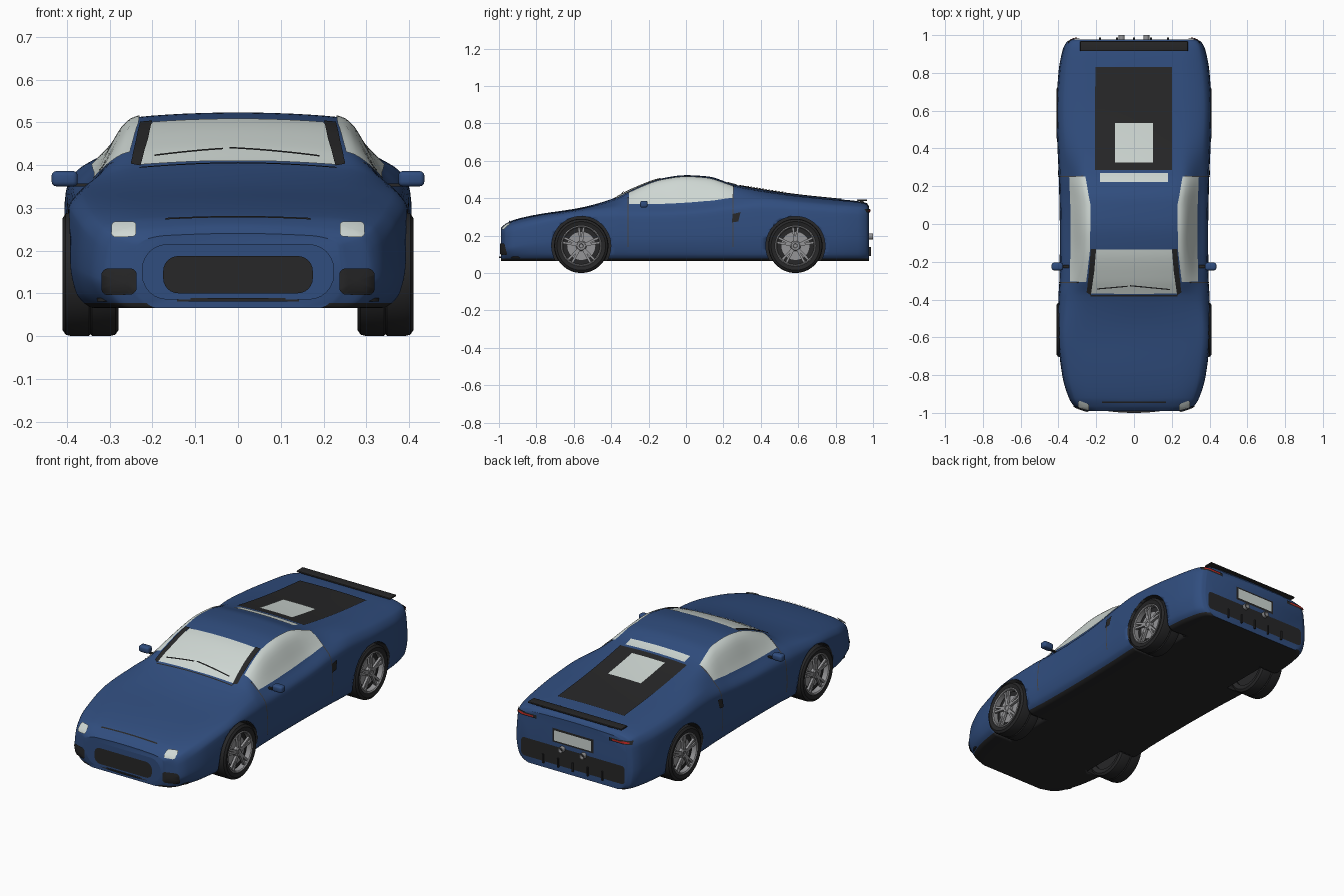
import bpy, bmesh, math
from mathutils import Vector, Matrix
from mathutils.bvhtree import BVHTree

if "Cube" in bpy.data.objects:
    bpy.data.objects.remove(bpy.data.objects["Cube"])


def material(name, r, g, b):
    m = bpy.data.materials.new(name)
    m.diffuse_color = (r, g, b, 1)
    m.use_nodes = True
    m.node_tree.nodes["Principled BSDF"].inputs["Base Color"].default_value = m.diffuse_color
    return m


BLUE = material("blue_paint", .03, .075, .21)
DARK = material("dark_trim", .02, .02, .021)
GLASS = material("pale_glass", .62, .68, .65)
METAL = material("wheel_metal", .3, .3, .31)
RED = material("red_lens", .5, .02, .015)
SEAM = material("seam", .06, .06, .065)


def finish(name, bm, *mats):
    me = bpy.data.meshes.new(name)
    bm.to_mesh(me)
    bm.free()
    for m in mats:
        me.materials.append(m)
    ob = bpy.data.objects.new(name, me)
    bpy.context.collection.objects.link(ob)
    bpy.ops.object.select_all(action='DESELECT')
    ob.select_set(True)
    bpy.context.view_layer.objects.active = ob
    bpy.ops.object.shade_smooth_by_angle(angle=math.radians(35))
    return ob


def hermite(ts, vs, i, f):
    # monotone cubic between key i and i + 1
    def sec(k):
        return (vs[k + 1] - vs[k]) / max(ts[k + 1] - ts[k], 1e-6)

    def slope(k):
        if k == 0 or k == len(ts) - 1:
            return sec(min(k, len(ts) - 2))
        a, b = sec(k - 1), sec(k)
        return 2 * a * b / (a + b) if a * b > 0 else 0
    h = ts[i + 1] - ts[i]
    return (vs[i] * (2*f**3 - 3*f*f + 1) + vs[i + 1] * (3*f*f - 2*f**3)
            + h * slope(i) * (f**3 - 2*f*f + f) + h * slope(i + 1) * (f**3 - f*f))


# body stations: y, half width, shoulder z, belt x, belt z, roof edge x, roof edge z, centre z
ST = [(-.99, .25, .18, .235, .215, .17, .235, .24), (-.965, .315, .2, .29, .235, .2, .255, .263),
      (-.92, .345, .22, .315, .258, .22, .278, .284), (-.8, .38, .26, .34, .292, .22, .307, .312),
      (-.56, .405, .3, .36, .335, .24, .345, .35), (-.38, .4, .3, .352, .355, .245, .39, .402),
      (-.3, .395, .3, .338, .365, .25, .43, .443), (-.13, .393, .305, .335, .365, .235, .495, .506),
      (0, .393, .31, .336, .37, .235, .512, .523), (.12, .395, .32, .337, .38, .235, .504, .516),
      (.25, .398, .335, .344, .395, .25, .465, .475), (.4, .405, .345, .362, .398, .25, .438, .446),
      (.6, .411, .335, .37, .382, .25, .41, .417), (.8, .4, .32, .36, .365, .25, .39, .396),
      (.92, .378, .31, .345, .355, .25, .378, .384), (.965, .355, .3, .33, .345, .25, .367, .374),
      (.978, .33, .29, .31, .33, .24, .352, .358)]
COLS = list(zip(*ST))
Z0, N = .065, 6


def section(p):
    y, w, zs, xb, zb, xr, zr, zc = p
    k = [(.06 - w, Z0), (0, Z0), (w - .06, Z0), (w - .015, Z0 + .035), (w, (Z0 + zs) / 2),
         (w - .008, zs), (xb, zb), (xr, zr), (0, zc), (-xr, zr)]
    t = [0]
    for a, b in zip(k, k[1:]):
        t.append(t[-1] + math.dist(a, b))
    xs, zs = zip(*k)
    half = [(hermite(t, xs, i, f / N), hermite(t, zs, i, f / N)) for i in range(1, 8) for f in range(N)]
    half.append((0, zc))
    return [(x, y, z) for x, z in half + [(-x, z) for x, z in half[-2:0:-1]]]


# lofted body shell
bm = bmesh.new()
rings = []
for i in range(len(ST) - 1):
    for f in range(N + (i == len(ST) - 2)):
        rings.append([bm.verts.new(c) for c in section([hermite(COLS[0], c, i, f / N) for c in COLS])])
for a, b in zip(rings, rings[1:]):
    for j in range(len(a)):
        q = (j + 1) % len(a)
        bm.faces.new((a[j], a[q], b[q], b[j]))
bm.faces.new(rings[0])
bm.faces.new(rings[-1])
bmesh.ops.recalc_face_normals(bm, faces=bm.faces)
for f in bm.faces:
    f.material_index = int(f.calc_center_median().z < .08)
SURF = BVHTree.FromBMesh(bm)
body = finish("body", bm, BLUE, DARK)

# wheel arch openings
AXLES = (-.56, .585)
ACROSS = Matrix.Rotation(math.pi / 2, 4, 'Y')
bm = bmesh.new()
for y in AXLES:
    for s in (-1, 1):
        bmesh.ops.create_cone(bm, cap_ends=True, segments=64, radius1=.158, radius2=.158, depth=.24,
                              matrix=Matrix.Translation((s * .38, y, .145)) @ ACROSS)
cutter = finish("arch_cutter", bm, DARK)
cutter.hide_render = True
mod = body.modifiers.new("arches", 'BOOLEAN')
mod.operation, mod.object, mod.solver, mod.material_mode = 'DIFFERENCE', cutter, 'EXACT', 'TRANSFER'
bpy.context.view_layer.objects.active = body
bpy.ops.object.modifier_apply(modifier=mod.name)
bpy.data.objects.remove(cutter)

# panels: flat grids projected onto the body from one side
RAYS = {'front': (lambda a, b: (a, -2, b), (0, 1, 0)), 'back': (lambda a, b: (a, 2, b), (0, -1, 0)),
        'top': (lambda a, b: (a, b, 2), (0, 0, -1)), 'side': (lambda a, b: (2, a, b), (-1, 0, 0))}


def panel(name, rows, axis, mat, lift=.004, mirror=False):
    start, d = RAYS[axis]
    bm = bmesh.new()
    for s in ((1, -1) if mirror else (1,)):
        grid = []
        for row in rows:
            line = []
            for p in row:
                hit, n, _, _ = SURF.ray_cast(Vector(start(*p)), Vector(d))
                if hit:
                    v = hit + n * lift
                    line.append((bm.verts.new((v.x * s, v.y, v.z)), Vector((n.x * s, n.y, n.z))))
                else:
                    line.append(None)
            grid.append(line)
        for a, b in zip(grid, grid[1:]):
            for j in range(len(a) - 1):
                q = (a[j], a[j + 1], b[j + 1], b[j])
                if all(q):
                    f = bm.faces.new([c[0] for c in q])
                    f.normal_update()
                    if f.normal.dot(q[0][1]) < 0:
                        f.normal_flip()
    return finish(name, bm, mat)


def rails(a, b, n=10):
    # grid between two matching polylines
    def fine(r):
        return [Vector(p).lerp(Vector(q), k / n) for p, q in zip(r, r[1:]) for k in range(n)] + [Vector(r[-1])]
    return [[p.lerp(q, k / n) for p, q in zip(fine(a), fine(b))] for k in range(n + 1)]


def rect(x0, x1, z0, z1):
    return rails([(x0, z0), (x1, z0)], [(x0, z1), (x1, z1)])


def rounded(x0, x1, z0, z1, r):
    corners = [(x1 - r, z1 - r), (x0 + r, z1 - r), (x0 + r, z0 + r), (x1 - r, z0 + r)]
    out = [Vector((cx + r * math.cos((c + k / 6) * math.pi / 2), cz + r * math.sin((c + k / 6) * math.pi / 2)))
           for c, (cx, cz) in enumerate(corners) for k in range(7)]
    mid = Vector(((x0 + x1) / 2, (z0 + z1) / 2))
    return [[mid.lerp(p, k / 6) for p in out + out[:1]] for k in range(7)]


# glazing and pillars
panel("windshield", rails([(-.23, -.365), (0, -.37), (.23, -.365)], [(-.2, -.135), (0, -.135), (.2, -.135)]), 'top', GLASS)
panel("pillar", rails([(.228, -.375), (.21, -.25), (.2, -.13)], [(.25, -.36), (.238, -.25), (.228, -.13)]), 'top', DARK, .006, True)
panel("side_window", rails([(.336, -.305), (.333, -.1), (.334, .1), (.34, .25)],
                           [(.252, -.305), (.232, -.13), (.23, .1), (.256, .25)]), 'top', GLASS, .004, True)
panel("rear_window", rect(-.18, .18, .22, .27), 'top', GLASS)
panel("engine_cover", rect(-.205, .2, .285, .83), 'top', DARK)
panel("engine_window", rect(-.1, .1, .325, .535), 'top', GLASS, .007)
panel("wiper_left", rails([(-.195, -.342), (-.035, -.328)], [(-.195, -.336), (-.035, -.322)]), 'top', DARK, .01)
panel("wiper_right", rails([(-.02, -.325), (.19, -.345)], [(-.02, -.319), (.19, -.339)]), 'top', DARK, .01)
panel("cowl_seam", rect(-.23, .23, -.382, -.376), 'top', DARK, .003)
# nose details
panel("hood_seam", rect(-.17, .17, -.945, -.938), 'top', DARK, .004)
panel("grille_surround", rounded(-.225, .225, .085, .215, .06), 'front', BLUE, .004)
panel("grille", rounded(-.175, .175, .1, .187, .035), 'front', DARK, .008)
panel("fog_intake", rounded(.237, .316, .098, .158, .015), 'front', DARK, .005, True)
panel("headlight", rounded(.237, .294, .229, .262, .01), 'front', GLASS, .007, True)
# doors and side intakes
panel("door_seam_front", rect(-.313, -.307, .14, .43), 'side', SEAM, .003, True)
panel("door_seam_rear", rect(.249, .255, .14, .46), 'side', SEAM, .003, True)
panel("side_intake", rails([(.245, .27), (.28, .275)], [(.25, .315), (.292, .325)]), 'side', DARK, .005, True)
# tail details
panel("tail_lamp_housing", rect(.22, .345, .322, .34), 'back', DARK, .006, True)
panel("tail_lamp", rect(.24, .335, .327, .335), 'back', RED, .009, True)
panel("plate_frame", rect(-.125, .125, .222, .298), 'back', DARK, .004)
panel("plate", rect(-.112, .112, .232, .288), 'back', GLASS, .007)
panel("rear_lower_trim", rounded(-.315, .315, .1, .2, .02), 'back', DARK, .004)


def box(bm, x0, x1, y0, y1, z0, z1, bevel=0):
    m = Matrix.Translation(((x0 + x1) / 2, (y0 + y1) / 2, (z0 + z1) / 2)) @ Matrix.Diagonal((x1 - x0, y1 - y0, z1 - z0, 1))
    vs = bmesh.ops.create_cube(bm, size=1, matrix=m)['verts']
    if bevel:
        es = list({e for v in vs for e in v.link_edges})
        bmesh.ops.bevel(bm, geom=es, offset=bevel, segments=3, affect='EDGES', profile=.5)


# spoiler, diffuser fins, splitter
bm = bmesh.new()
box(bm, -.285, .285, .915, .968, .385, .394, .003)
for x in (-.2, .2):
    box(bm, x - .01, x + .01, .93, .95, .36, .388)
finish("rear_spoiler", bm, DARK)
bm = bmesh.new()
for k in range(-2, 3):
    box(bm, k * .09 - .004, k * .09 + .004, .93, .988, .09, .14)
finish("diffuser_fins", bm, DARK)
bm = bmesh.new()
bmesh.ops.create_cone(bm, cap_ends=True, segments=64, radius1=1, radius2=1, depth=1,
                      matrix=Matrix.Translation((0, -.9, .085)) @ Matrix.Diagonal((.33, .1, .008, 1)))
finish("front_splitter", bm, DARK)

# door mirrors and arms
bm, arm = bmesh.new(), bmesh.new()
for s in (-1, 1):
    box(bm, *sorted((s * .375, s * .436)), -.245, -.205, .35, .386, .011)
    box(arm, *sorted((s * .33, s * .39)), -.232, -.218, .35, .357)
finish("mirrors", bm, BLUE)
finish("mirror_arms", arm, DARK)


def lathe(bm, profile, place, n=48):
    # profile of (radius, x) turned around the x axis
    rows = [[bm.verts.new(place @ Vector((x, r * math.cos(a), r * math.sin(a))))
             for a in (2 * math.pi * k / n for k in range(n))] for r, x in profile]
    for a, b in zip(rows, rows[1:]):
        for j in range(n):
            q = (j + 1) % n
            bm.faces.new((a[j], a[q], b[q], b[j]))


# exhaust tips
bm = bmesh.new()
for s in (-1, 1):
    place = Matrix.Translation((s * .065, 0, .195)) @ Matrix.Rotation(math.pi / 2, 4, 'Z')
    lathe(bm, [(.016, .95), (.016, 1), (.012, 1), (.012, .97), (.0005, .97)], place, 24)
bmesh.ops.recalc_face_normals(bm, faces=bm.faces)
finish("exhaust_tips", bm, METAL)

# wheels: tyre, rim barrel, hub and five split spokes
for pos, y in zip(("front", "rear"), AXLES):
    for side, s in (("left", -1), ("right", 1)):
        place = Matrix.Translation((s * .345, y, .145)) @ Matrix.Rotation(0 if s > 0 else math.pi, 4, 'Z')
        bm = bmesh.new()
        lathe(bm, [(.106, -.06), (.13, -.066), (.142, -.058), (.145, -.045), (.145, -.004), (.141, 0), (.145, .004),
                   (.145, .045), (.142, .058), (.13, .066), (.106, .06), (.1, .03), (.0005, .03), (.0005, -.05),
                   (.106, -.05), (.106, -.06)], place, 64)
        bmesh.ops.recalc_face_normals(bm, faces=bm.faces)
        finish(f"{pos}_{side}_tyre", bm, DARK)
        bm = bmesh.new()
        lathe(bm, [(.1, .032), (.099, .06), (.104, .065), (.109, .062), (.108, .04)], place)
        lathe(bm, [(.0005, .032), (.075, .032), (.075, .036), (.0005, .036)], place)
        lathe(bm, [(.028, .03), (.028, .052), (.022, .058), (.012, .058), (.01, .054), (.0005, .054)], place)
        for k in range(5):
            for t in (-.13, .13):
                old = set(bm.verts)
                box(bm, .043, .056, -.006, .006, .015, .104)
                turn = Matrix.Rotation(k * math.tau / 5 + t, 4, 'X')
                bmesh.ops.transform(bm, matrix=place @ turn, verts=[v for v in bm.verts if v not in old])
        bmesh.ops.recalc_face_normals(bm, faces=bm.faces)
        finish(f"{pos}_{side}_rim", bm, METAL)
